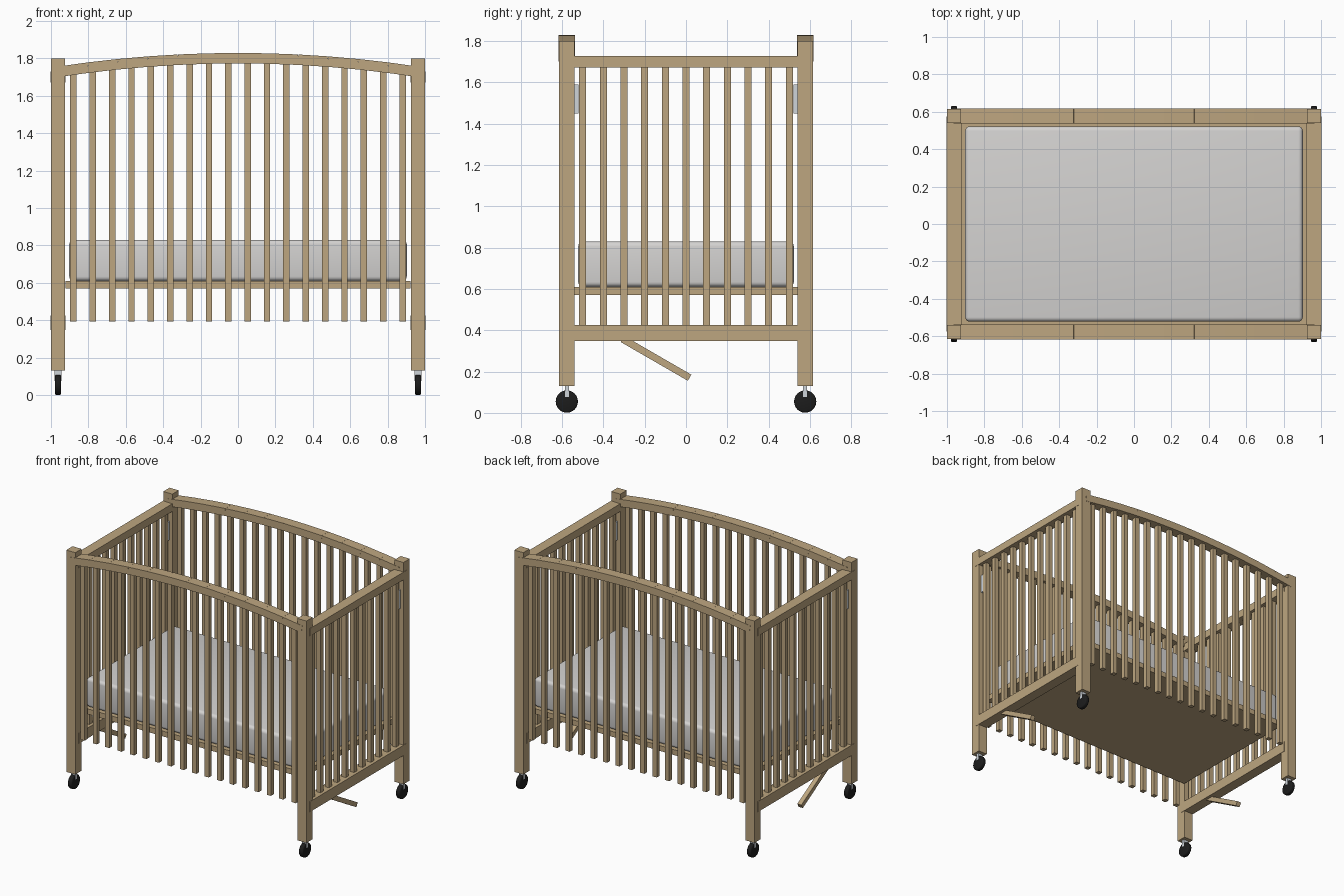
import bpy, bmesh, math
from mathutils import Matrix, Vector

cube = bpy.data.objects.get("Cube")
if cube:
    bpy.data.objects.remove(cube)


def material(name, rgb):
    m = bpy.data.materials.new(name)
    m.use_nodes = True
    m.diffuse_color = (*rgb, 1)
    m.node_tree.nodes["Principled BSDF"].inputs["Base Color"].default_value = (*rgb, 1)
    return m


WOOD = material("light wood", (0.51, 0.38, 0.215))
CLOTH = material("mattress white", (0.66, 0.65, 0.64))
RUBBER = material("black rubber", (0.012, 0.012, 0.012))
METAL = material("pale metal", (0.62, 0.66, 0.7))


def finish(bm, name, mat):
    bmesh.ops.recalc_face_normals(bm, faces=bm.faces)
    mesh = bpy.data.meshes.new(name)
    bm.to_mesh(mesh)
    bm.free()
    mesh.materials.append(mat)
    ob = bpy.data.objects.new(name, mesh)
    bpy.context.collection.objects.link(ob)
    return ob


def add_box(bm, centre, size, rot=None):
    m = Matrix.Translation(centre) @ (rot or Matrix()) @ Matrix.Diagonal((*size, 1))
    bmesh.ops.create_cube(bm, size=1, matrix=m)


def box(name, centre, size, mat, rot=None):
    bm = bmesh.new()
    add_box(bm, centre, size, rot)
    return finish(bm, name, mat)


def bevel(ob, width, segments):
    mod = ob.modifiers.new("Bevel", "BEVEL")
    mod.width, mod.segments = width, segments
    for p in ob.data.polygons:
        p.use_smooth = True


PX, PY = 0.9625, 0.577      # post centre lines
POST, RAIL, SLAT = 0.075, 0.079, 0.034
SEGMENTS = 12
SIDES = ((-1, "right"), (1, "left"))
ENDS = ((-1, "front"), (1, "back"))

# Arched rail as a circular arc through its centre and ends
RISE, TOP = 0.073, 1.801
RADIUS = (PX ** 2 + RISE ** 2) / (2 * RISE)


def arch(x):
    return TOP - RADIUS + math.sqrt(RADIUS ** 2 - x * x)


# Front and back: segmented arch rail with hanging slats
for sy, end in ENDS:
    bm = bmesh.new()
    step = 2 * PX / SEGMENTS
    for i in range(SEGMENTS):
        x0 = -PX + i * step
        a, b = (Vector((x, sy * PY, arch(x))) for x in (x0, x0 + step))
        tilt = Matrix.Rotation(-math.atan2(b.z - a.z, step), 4, "Y")
        add_box(bm, (a + b) / 2, ((b - a).length, RAIL, 0.056), tilt)
    finish(bm, end + "_arched_rail", WOOD)

    bm = bmesh.new()
    for i in range(18):
        x = -0.88 + i * 1.76 / 17
        z0, z1 = 0.393, arch(x)
        add_box(bm, (x, sy * PY, (z0 + z1) / 2), (SLAT, SLAT, z1 - z0))
    finish(bm, end + "_slats", WOOD)

# Ends: segmented top rail, plain bottom rail, slats and a slanting lever
for sx, side in SIDES:
    bm = bmesh.new()
    step = 1.15 / SEGMENTS
    for i in range(SEGMENTS):
        add_box(bm, (sx * PX, -0.575 + (i + 0.5) * step, 1.7), (RAIL, step, 0.058))
    finish(bm, side + "_top_rail", WOOD)
    box(side + "_bottom_rail", (sx * PX, 0, 0.387), (RAIL, 1.15, 0.078), WOOD)

    bm = bmesh.new()
    for i in range(11):
        add_box(bm, (sx * PX, -0.5 + i * 0.1, 1.04), (SLAT, SLAT, 1.3))
    finish(bm, side + "_slats", WOOD)

    slope = Matrix.Rotation(math.radians(-30), 4, "X")
    box(side + "_lever", (sx * PX, -0.145, 0.264), (SLAT, 0.375, SLAT), WOOD, slope)

# Corner posts, guide plates and casters
for sx, side in SIDES:
    for sy, end in ENDS:
        name = end + "_" + side
        box(name + "_post", (sx * PX, sy * PY, 0.965), (POST, POST, 1.67), WOOD)
        box(name + "_guide_plate", (sx * PX, sy * 0.531, 1.52), (0.03, 0.022, 0.14), METAL)
        box(name + "_caster_fork", (sx * PX, sy * PY, 0.104), (0.038, 0.02, 0.056), METAL)
        bm = bmesh.new()
        turn = Matrix.Translation((sx * PX, sy * PY, 0.055)) @ Matrix.Rotation(math.pi / 2, 4, "Y")
        bmesh.ops.create_cone(bm, cap_ends=True, segments=24, radius1=0.054,
                              radius2=0.054, depth=0.034, matrix=turn)
        wheel = finish(bm, name + "_caster_wheel", RUBBER)
        bevel(wheel, 0.008, 2)
        wheel.modifiers["Bevel"].limit_method = "ANGLE"

# Mattress on its board
box("mattress_board", (0, 0, 0.59), (1.845, 1.08, 0.04), WOOD)
mattress = box("mattress", (0, 0, 0.72), (1.805, 1.044, 0.22), CLOTH)
bevel(mattress, 0.024, 4)
